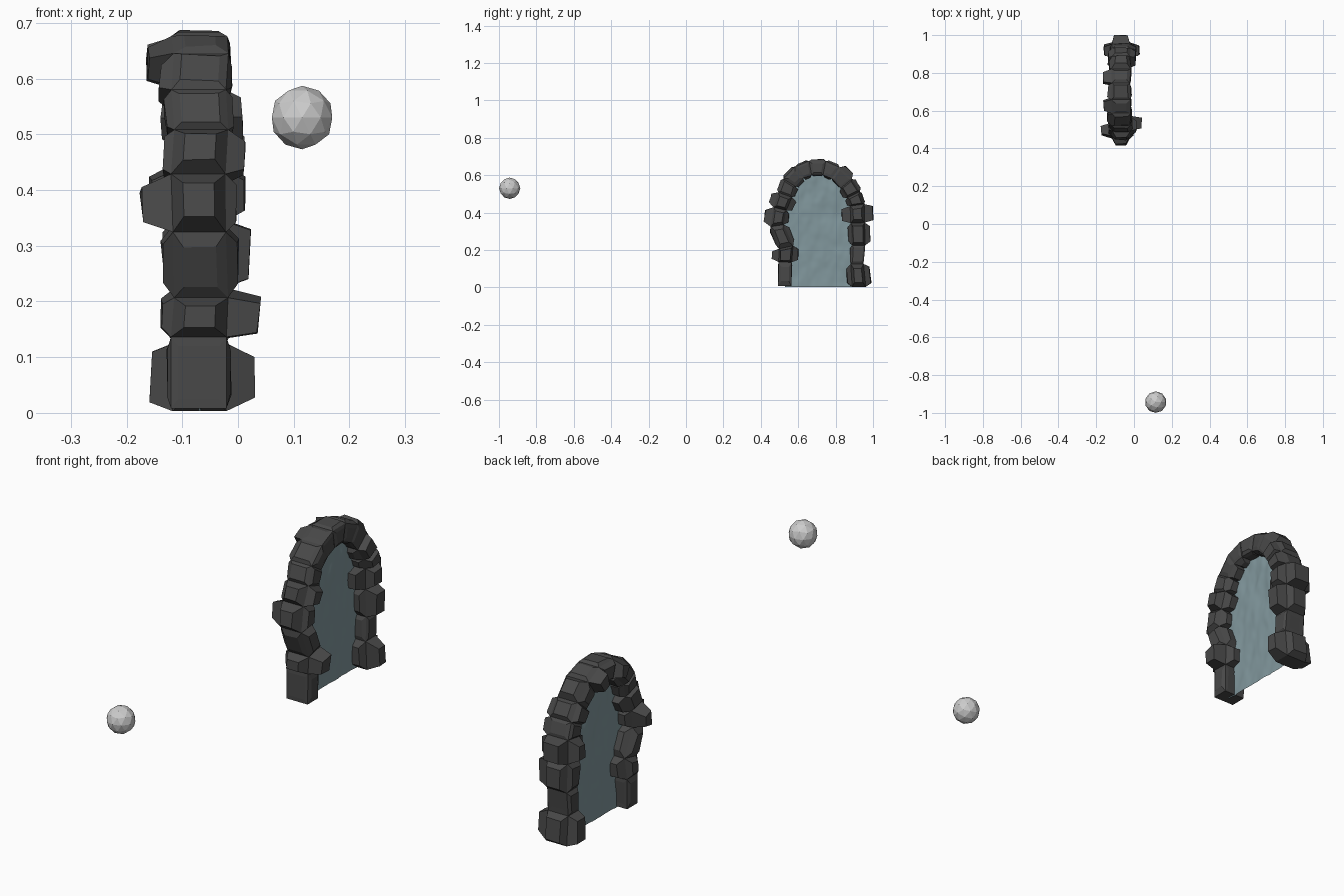
import bpy, bmesh, random
from mathutils import Vector, noise

if "Cube" in bpy.data.objects:
    bpy.data.objects.remove(bpy.data.objects["Cube"])

random.seed(4)


def material(name, rgb):
    m = bpy.data.materials.new(name)
    m.diffuse_color = (*rgb, 1)
    m.use_nodes = True
    m.node_tree.nodes["Principled BSDF"].inputs["Base Color"].default_value = m.diffuse_color
    return m


def make_object(name, bm, mat=None):
    me = bpy.data.meshes.new(name)
    bmesh.ops.recalc_face_normals(bm, faces=bm.faces)
    bm.to_mesh(me)
    bm.free()
    ob = bpy.data.objects.new(name, me)
    bpy.context.collection.objects.link(ob)
    if mat:
        me.materials.append(mat)
    return ob


stone_mat = material("dark_stone", (0.065, 0.065, 0.065))
veil_mat = material("misty_veil", (0.22, 0.31, 0.335))

# Joints between the stones along the arch (y, z), left foot to right foot
joints = [Vector((0, y, z)) for y, z in [
    (.528, .008), (.53, .135), (.535, .215), (.487, .33), (.502, .42), (.53, .495),
    (.553, .56), (.605, .615), (.665, .638), (.74, .638), (.80, .612), (.857, .555),
    (.895, .495), (.915, .44), (.918, .345), (.922, .225), (.915, .125), (.925, .003)]]

# How far each stone swells: outward, inward, +x, -x
swell = [(.002, .002, .008, .008), (.035, .03, .057, .02), (.012, .02, .02, .02),
         (.04, .02, .02, .055), (.03, .03, .03, .015), (.01, .015, .008, .014),
         (.01, .015, .006, .022), (.008, .01, .004, .044), (.01, .005, .006, .02),
         (.01, .01, .003, .044), (.025, .005, .003, .012), (.015, .015, .028, .02),
         (.005, .01, .028, .01), (.045, .045, .035, .04), (.03, .015, .044, .016),
         (.002, .005, .006, .01), (.03, .025, .05, .04)]


def section(i):
    # Four corners of the arch's cross-section at a joint
    t = (joints[min(i + 1, 17)] - joints[max(i - 1, 0)]).normalized()
    if i in (0, 17):
        t = Vector((0, 0, 1 if i == 0 else -1))
    out = Vector((0, -t.z, t.y)) * (.036 + random.uniform(-.002, .003))
    x0, x1 = -.117 + random.uniform(-.004, .004), -.02 + random.uniform(-.004, .004)
    return [joints[i] + s * out + Vector((x, 0, 0))
            for s, x in ((1, x0), (1, x1), (-1, x1), (-1, x0))]


# Arch stones: each a block whose sides are pulled out to a smaller facet
sections = [section(i) for i in range(18)]
for i, sw in enumerate(swell):
    bm = bmesh.new()
    a = [bm.verts.new(p) for p in sections[i]]
    b = [bm.verts.new(p) for p in sections[i + 1]]
    bm.faces.new(a)
    bm.faces.new(b[::-1])
    mid = (joints[i] + joints[i + 1]) / 2 + Vector((-.068, 0, 0))
    sides = [(bm.faces.new((a[k], a[(k + 1) % 4], b[(k + 1) % 4], b[k])), amount)
             for k, amount in zip(range(4), (sw[0], sw[2], sw[1], sw[3]))]
    for f, amount in sides:
        c = f.calc_center_median()
        f.normal_update()
        n = f.normal if f.normal.dot(c - mid) > 0 else -f.normal
        n = n.copy()
        g = bmesh.ops.extrude_discrete_faces(bm, faces=[f])["faces"][0]
        size = random.uniform(.55, .75)
        for v in g.verts:
            v.co = c + (v.co - c) * size + n * (amount + random.uniform(-.003, .003))
    make_object(f"arch_stone_{i + 1}", bm, stone_mat)


def along(points, t):
    s = t * (len(points) - 1)
    k = min(int(s), len(points) - 2)
    return points[k].lerp(points[k + 1], s - k)


# Rippled veil filling the opening
left, right = joints[:9], joints[:8:-1]
rows, cols = 64, 36
bm = bmesh.new()
grid = []
for r in range(rows + 1):
    p, q = along(left, r / rows), along(right, r / rows)
    line = []
    for c in range(cols + 1):
        v = p.lerp(q, c / cols)
        if r == 0:
            v.z = 0.003
        ripple = noise.noise(Vector((1, v.y * 22, v.z * 9))) * .006
        ripple += noise.noise(Vector((5, v.y * 45, v.z * 25))) * .002
        v.x = -.068 + ripple
        line.append(bm.verts.new(v))
    grid.append(line)
for r in range(rows):
    for c in range(cols):
        f = bm.faces.new((grid[r][c], grid[r][c + 1], grid[r + 1][c + 1], grid[r + 1][c]))
        f.smooth = True
make_object("portal_veil", bm, veil_mat)

# Floating faceted ball
bpy.ops.mesh.primitive_ico_sphere_add(subdivisions=2, radius=.057, location=(.115, -.943, .53))
bpy.context.object.name = "floating_ball"
